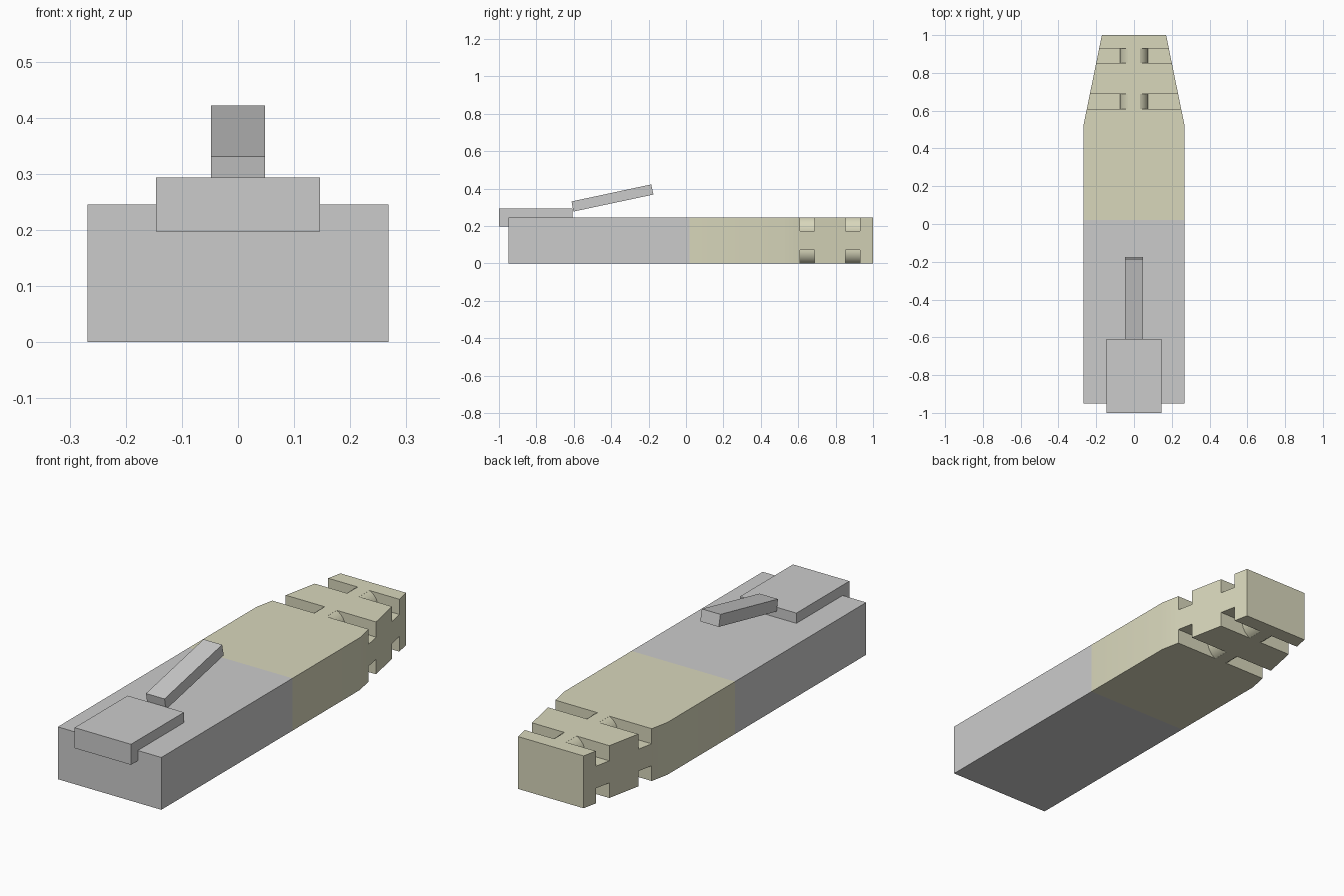
import bpy, bmesh
from math import sin, cos, radians

if "Cube" in bpy.data.objects:
    bpy.data.objects.remove(bpy.data.objects["Cube"])

H = 0.245   # body height
W = 0.268   # body half width


def add_prism(bm, pts, vec):
    """Extrude a closed polygon of 3D points along vec."""
    a = [bm.verts.new(p) for p in pts]
    b = [bm.verts.new([p[i] + vec[i] for i in range(3)]) for p in pts]
    bm.faces.new(a)
    bm.faces.new(b[::-1])
    n = len(pts)
    for i in range(n):
        j = (i + 1) % n
        bm.faces.new((a[j], a[i], b[i], b[j]))


def finish(name, bm, mat=None):
    bmesh.ops.recalc_face_normals(bm, faces=bm.faces)
    me = bpy.data.meshes.new(name)
    bm.to_mesh(me)
    bm.free()
    ob = bpy.data.objects.new(name, me)
    bpy.context.collection.objects.link(ob)
    if mat:
        me.materials.append(mat)
    return ob


def prism(name, pts, vec, mat=None):
    bm = bmesh.new()
    add_prism(bm, pts, vec)
    return finish(name, bm, mat)


def box(name, x, y0, y1, z0, z1):
    return prism(name, [(-x, y0, z0), (x, y0, z0), (x, y1, z0), (-x, y1, z0)], (0, 0, z1 - z0))


# plug body and the latch block on its front end
box("plug_body", W, -0.95, 0.02, 0, H)
box("latch_block", 0.146, -1.0, -0.608, 0.197, 0.293)

# sloping latch lever
side = [(-0.612, 0.331), (-0.602, 0.277), (-0.174, 0.368), (-0.186, 0.422)]
prism("latch_lever", [(-0.048, y, z) for y, z in side], (0.096, 0, 0))

# tapered boot
tan = bpy.data.materials.new("boot_tan")
tan.diffuse_color = (0.69, 0.68, 0.5, 1)
tan.use_nodes = True
tan.node_tree.nodes["Principled BSDF"].inputs["Base Color"].default_value = tan.diffuse_color
half = [(W, 0.02), (W, 0.52), (0.17, 1.0)]
outline = half + [(-x, y) for x, y in half[::-1]]
boot = prism("strain_relief_boot", [(x, y, 0) for x, y in outline], (0, 0, H), tan)

# flex grooves, top and bottom, leaving a rounded rib in the middle
arc = [(0.075 * cos(radians(a)), 0.176 + 0.075 * sin(radians(a))) for a in range(0, 67, 6)]
groove = [(0.4, 0.174), (0.075, 0.174)] + arc + [(arc[-1][0], 0.3), (0.4, 0.3)]
bm = bmesh.new()
for y0 in (0.61, 0.853):
    for sx in (-1, 1):
        for flip in (False, True):
            add_prism(bm, [(sx * x, y0, H - z if flip else z) for x, z in groove], (0, 0.077, 0))
cutter = finish("groove_cutter", bm)
cutter.hide_render = True

mod = boot.modifiers.new("grooves", 'BOOLEAN')
mod.operation = 'DIFFERENCE'
mod.solver = 'EXACT'
mod.object = cutter
bpy.ops.object.select_all(action='DESELECT')
boot.select_set(True)
bpy.context.view_layer.objects.active = boot
bpy.ops.object.modifier_apply(modifier=mod.name)
bpy.data.objects.remove(cutter)
bpy.ops.object.shade_smooth_by_angle(angle=radians(20))
